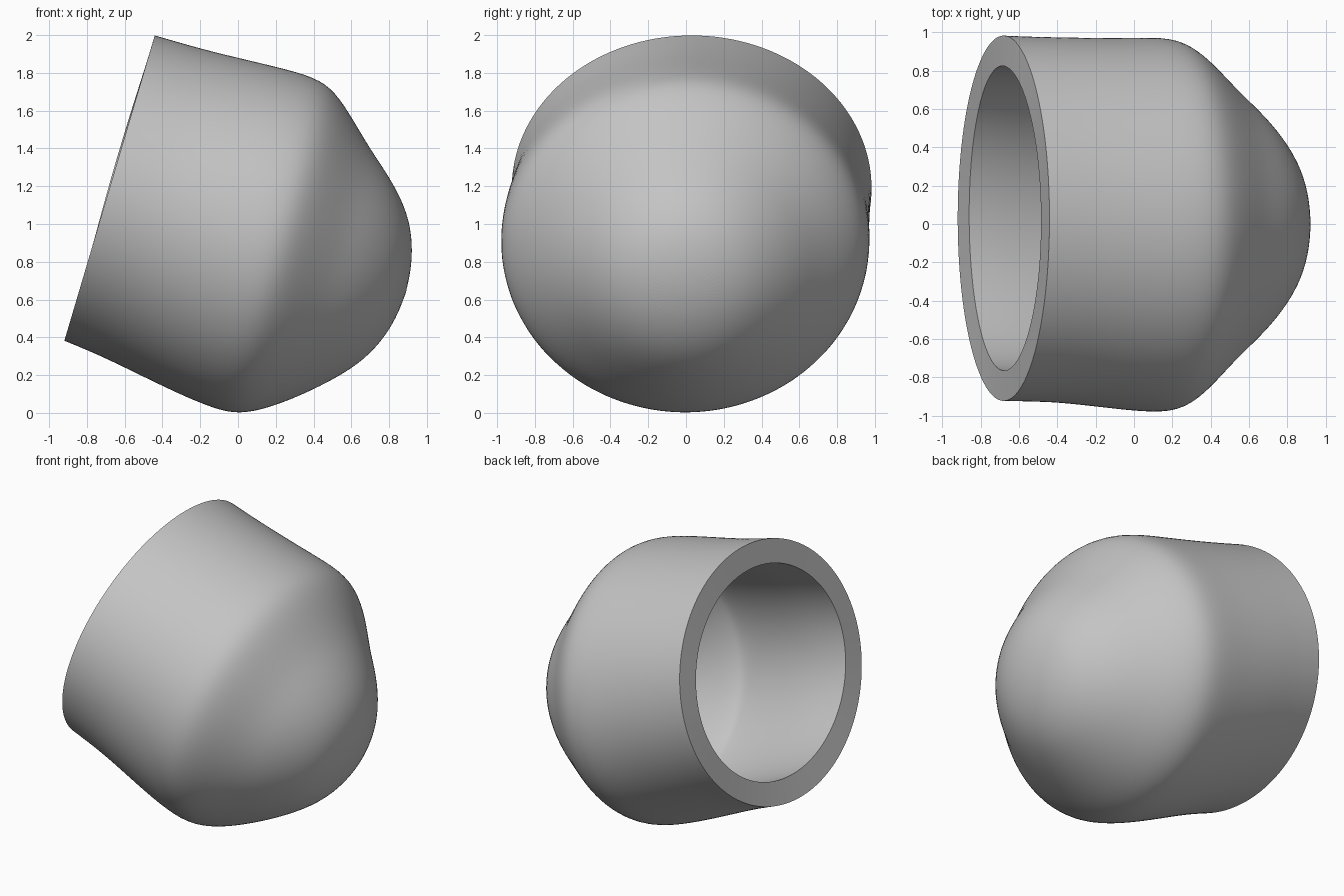
import bpy, bmesh, math
from mathutils import Vector

cube = bpy.data.objects.get("Cube")
if cube:
    bpy.data.objects.remove(cube)

# Single matte grey
grey = bpy.data.materials.new("matte_grey")
grey.use_nodes = True
colour = (0.55, 0.55, 0.55, 1)
grey.diffuse_color = colour
bsdf = next(n for n in grey.node_tree.nodes if n.type == "BSDF_PRINCIPLED")
bsdf.inputs["Base Color"].default_value = colour

# Tilted frame of the cup: the axis runs from the open rim to the domed end
rim_centre = Vector((-0.68, 0, 1.19))
axis = Vector((0.959, 0, -0.284))
up = Vector((0.284, 0, 0.959))
side = Vector((0, 1, 0))
segments = 48

# Oval sections: distance along axis, top edge, bottom edge, half width, side shift
sections = [
    (0, .845, -.845, .955, .03),
    (.17, .846, -.862, .953, .025),
    (.35, .85, -.89, .955, .02),
    (.65, .868, -.942, .97, 0),
    (.88, .876, -.967, .984, -.005),
    (1.0, .83, -.952, .95, -.005),
    (1.12, .728, -.89, .85, 0),
    (1.26, .594, -.785, .71, 0),
    (1.4, .482, -.66, .59, 0),
    (1.53, .35, -.52, .44, 0),
    (1.61, .21, -.375, .3, 0),
    (1.65, .06, -.23, .15, 0),
]


def make_ring(bm, a, top, bottom, half, shift):
    centre = rim_centre + axis * a + up * (top + bottom) / 2 + side * shift
    ring = []
    for i in range(segments):
        t = math.tau * i / segments
        ring.append(bm.verts.new(centre + up * (top - bottom) / 2 * math.cos(t)
                                 + side * half * math.sin(t)))
    return ring


# Outer skin lofted through the sections and closed at the dome tip
bm = bmesh.new()
rings = [make_ring(bm, *s) for s in sections]
tip = bm.verts.new(rim_centre + axis * 1.662 - up * .085)
for i in range(segments):
    j = (i + 1) % segments
    for r, s in zip(rings, rings[1:]):
        bm.faces.new((r[i], r[j], s[j], s[i]))
    cap = bm.faces.new((rings[-1][i], rings[-1][j], tip))
bm.normal_update()
if cap.normal.dot(axis) < 0:
    bmesh.ops.reverse_faces(bm, faces=bm.faces[:])

mesh = bpy.data.meshes.new("domed_cup")
bm.to_mesh(mesh)
bm.free()
mesh.materials.append(grey)
cup = bpy.data.objects.new("domed_cup", mesh)
bpy.context.collection.objects.link(cup)

# Smooth the skin, then thicken it inwards into a hollow shell with a flat rim
smooth = cup.modifiers.new("smooth", "SUBSURF")
smooth.levels = smooth.render_levels = 2
shell = cup.modifiers.new("shell", "SOLIDIFY")
shell.thickness = 0.158
shell.offset = -1

bpy.ops.object.select_all(action="DESELECT")
cup.select_set(True)
bpy.context.view_layer.objects.active = cup
for modifier in ("smooth", "shell"):
    bpy.ops.object.modifier_apply(modifier=modifier)
bpy.ops.object.shade_smooth_by_angle(angle=math.radians(35))
